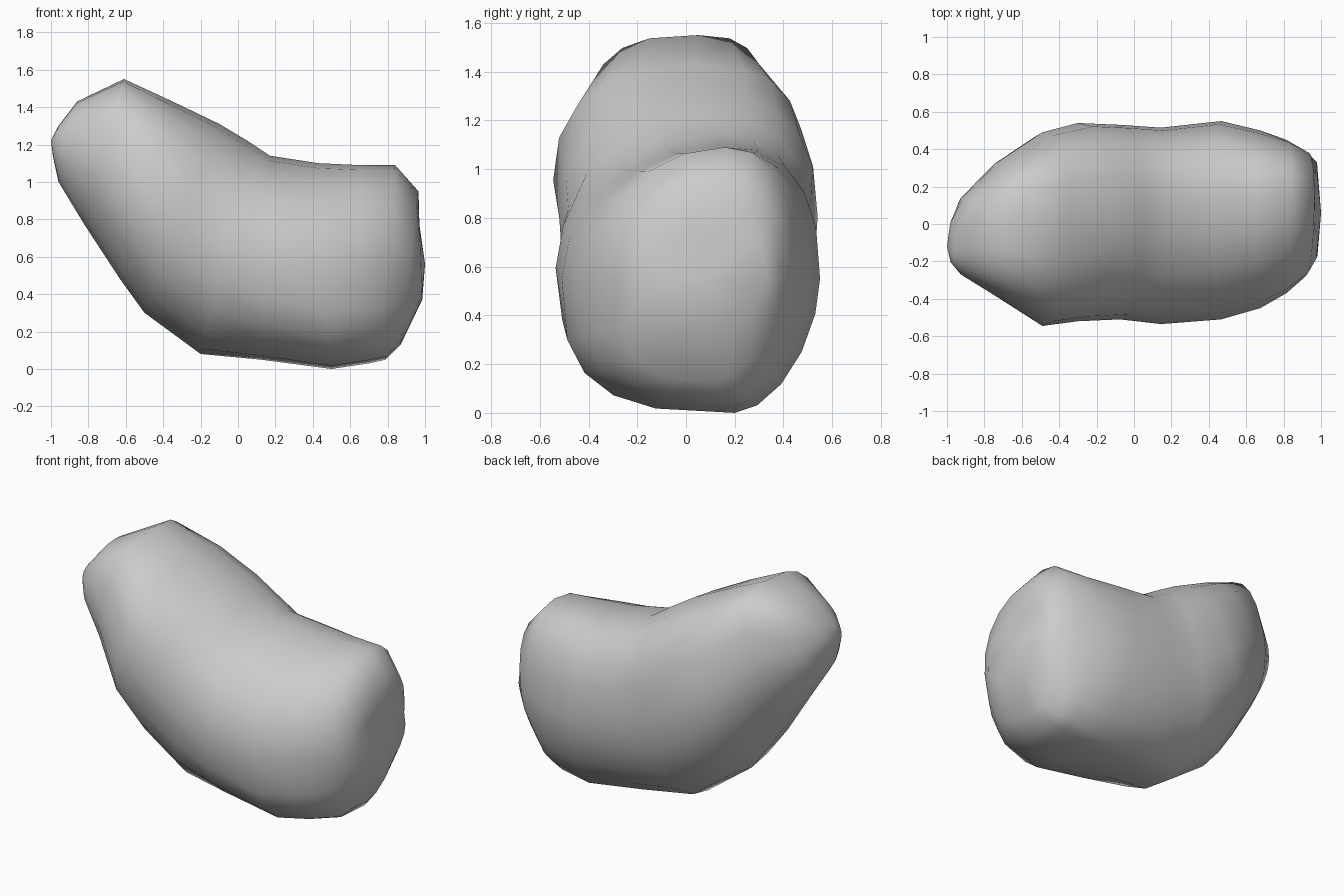
import bpy, bmesh, math

if "Cube" in bpy.data.objects:
    bpy.data.objects.remove(bpy.data.objects["Cube"])

# Stations along the bent body:
# top x, top z, bottom x, bottom z, front y, back y, ridge y (top), keel y (bottom)
STATIONS = [
    (-0.96, 1.30, -0.99, 1.14, -0.21, 0.02, -0.10, -0.10),
    (-0.86, 1.43, -0.96, 1.00, -0.28, 0.15, -0.03, -0.05),
    (-0.61, 1.55, -0.82, 0.77, -0.40, 0.34, 0.05, 0.00),
    (-0.35, 1.43, -0.63, 0.48, -0.545, 0.49, 0.04, 0.02),
    (-0.10, 1.31, -0.50, 0.30, -0.52, 0.54, 0.05, 0.04),
    (0.05, 1.22, -0.20, 0.08, -0.51, 0.53, 0.08, 0.06),
    (0.17, 1.14, 0.12, 0.05, -0.535, 0.515, 0.12, 0.15),
    (0.43, 1.10, 0.50, 0.00, -0.51, 0.55, 0.14, 0.20),
    (0.65, 1.09, 0.70, 0.03, -0.45, 0.50, 0.15, 0.20),
    (0.84, 1.09, 0.79, 0.05, -0.37, 0.45, 0.16, 0.18),
    (0.965, 0.95, 0.87, 0.13, -0.28, 0.39, 0.15, 0.10),
    (0.97, 0.77, 0.985, 0.37, -0.18, 0.33, 0.12, 0.08),
]
# Squareness of each quarter: front top, back top, front bottom, back bottom
POWERS = [(2.3, 2.4, 2.1, 2.0)] * 2 + [(2.9, 2.9, 2.0, 1.9)] + [(2.35, 2.8, 2.0, 1.9)] \
    + [(2.1, 2.6, 2.1, 2.0)] * 2 + [(2.05, 2.5, 2.5, 2.0)] \
    + [(2.0, 2.45, 3.0, 1.75)] * 5
SIDES = 20


def section(station, powers):
    """Rounded ring whose four quarters have their own squareness."""
    tx, tz, bx, bz, front, back, ridge, keel = station
    pts = []
    for i in range(SIDES):
        a = 2 * math.pi * i / SIDES
        c, s = math.cos(a), math.sin(a)
        upper, rear = s > -1e-6, c > -1e-6
        power = powers[(0 if upper else 2) + (1 if rear else 0)]
        u = abs(c) ** (2 / power)
        v = math.copysign(abs(s) ** (2 / power), s)
        mid = ridge if upper else keel
        y = mid + ((back if rear else front) - mid) * u
        t = (v + 1) / 2
        pts.append((bx + (tx - bx) * t, y, bz + (tz - bz) * t))
    return pts


# Boulder body: skin the rings and close both ends with a shallow point
bm = bmesh.new()
rings = [[bm.verts.new(p) for p in section(s, w)] for s, w in zip(STATIONS, POWERS)]
for r0, r1 in zip(rings, rings[1:]):
    for i in range(SIDES):
        j = (i + 1) % SIDES
        bm.faces.new((r0[i], r0[j], r1[j], r1[i]))
for ring, tip in ((rings[0], (-1.0, -0.12, 1.22)), (rings[-1], (1.0, 0.06, 0.56))):
    v = bm.verts.new(tip)
    for i in range(SIDES):
        bm.faces.new((ring[i], ring[(i + 1) % SIDES], v))
bmesh.ops.recalc_face_normals(bm, faces=bm.faces[:])
for f in bm.faces:
    f.smooth = True

mesh = bpy.data.meshes.new("boulder")
bm.to_mesh(mesh)
bm.free()
boulder = bpy.data.objects.new("boulder", mesh)
bpy.context.collection.objects.link(boulder)
